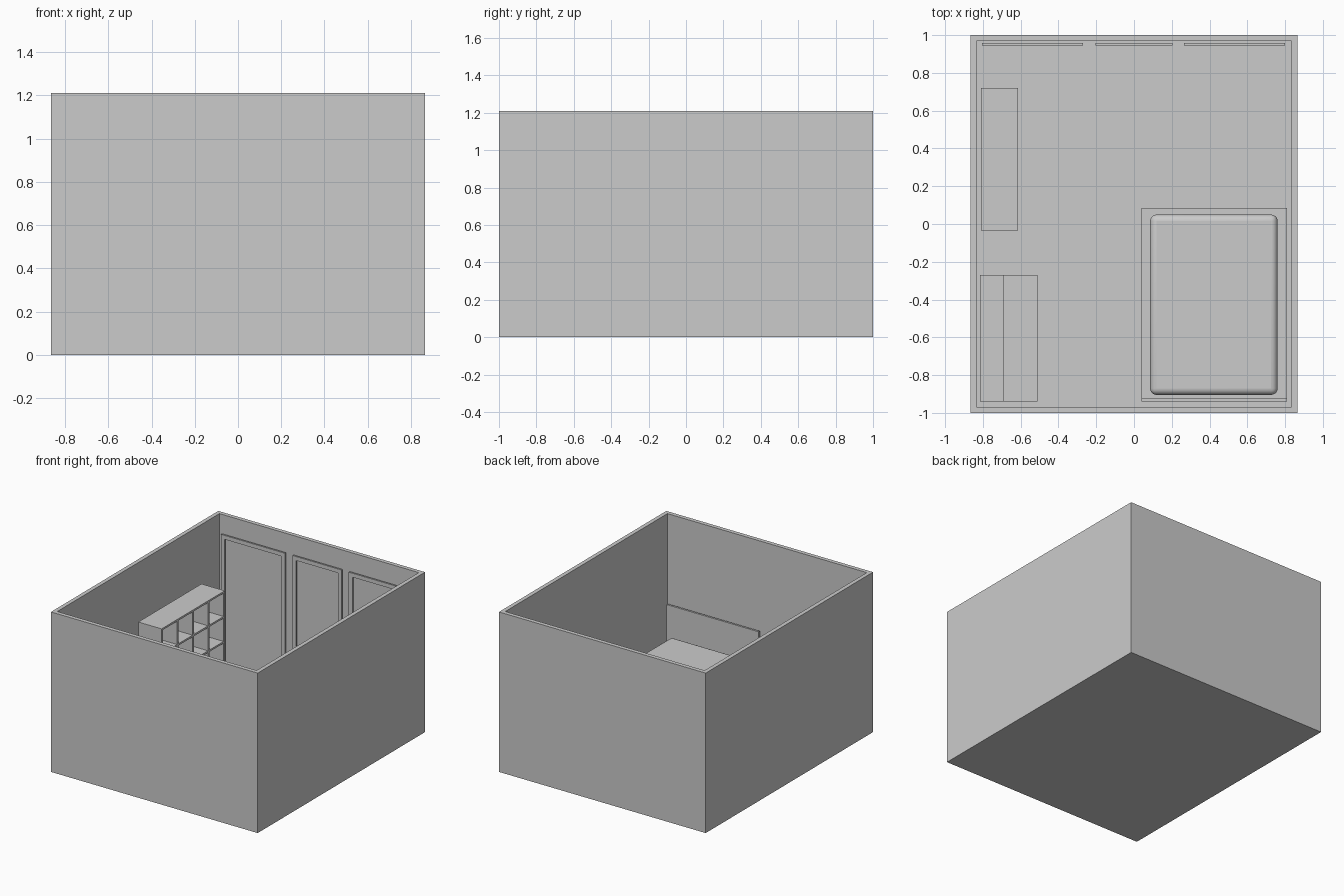
import bpy, bmesh
from mathutils import Vector, Matrix

if "Cube" in bpy.data.objects:
    bpy.data.objects.remove(bpy.data.objects["Cube"])


def boxes(name, spans):
    """One object from boxes given as (x0, x1, y0, y1, z0, z1)."""
    bm = bmesh.new()
    for x0, x1, y0, y1, z0, z1 in spans:
        centre = Vector(((x0 + x1) / 2, (y0 + y1) / 2, (z0 + z1) / 2))
        scale = Matrix.Diagonal((x1 - x0, y1 - y0, z1 - z0, 1))
        bmesh.ops.create_cube(bm, size=1, matrix=Matrix.Translation(centre) @ scale)
    mesh = bpy.data.meshes.new(name)
    bm.to_mesh(mesh)
    bm.free()
    obj = bpy.data.objects.new(name, mesh)
    bpy.context.collection.objects.link(obj)
    return obj


# Room shell: floor and four walls as one extruded tray
X, Y, H, T = 0.865, 1.0, 1.21, 0.044
room = boxes("room_shell", [(-X, X, -Y, Y, 0, H)])
bm = bmesh.new()
bm.from_mesh(room.data)
top = max(bm.faces, key=lambda f: f.calc_center_median().z)
bmesh.ops.inset_region(bm, faces=[top], thickness=T)
inner = bmesh.ops.extrude_discrete_faces(bm, faces=[top])["faces"][0]
bmesh.ops.translate(bm, verts=inner.verts, vec=(0, 0, 0.01 - H))
bm.to_mesh(room.data)
bm.free()
F = 0.01  # floor level

# Three tall framed panels on the back wall
for label, x0, x1 in (("left", -0.805, -0.27), ("middle", -0.205, 0.205), ("right", 0.265, 0.8)):
    w, y0, y1, z1 = 0.03, 0.945, 0.958, 1.07
    boxes(label + "_panel_frame", [
        (x0, x0 + w, y0, y1, F, z1),
        (x1 - w, x1, y0, y1, F, z1),
        (x0 + w, x1 - w, y0, y1, z1 - w, z1),
        (x0 + w, x1 - w, y0, y1, F, F + w)])

# Open bookcase, four by four cells
x0, x1, y0, y1, z1, t = -0.81, -0.615, -0.035, 0.72, 0.78, 0.014
case = []
for i in range(5):
    z = F + i * (z1 - F - t) / 4
    case.append((x0, x1, y0, y1, z, z + t))
    y = y0 + i * (y1 - y0 - t) / 4
    for j in range(4):
        za = F + t + j * (z1 - F - t) / 4
        case.append((x0, x1, y, y + t, za, F + (j + 1) * (z1 - F - t) / 4))
boxes("bookcase", case)

# Desk with a shallow shelf unit along its back
x0, x1, y0, y1, z, t = -0.815, -0.51, -0.94, -0.27, 0.37, 0.018
boxes("desk", [
    (x0, x1, y0, y1, z - t, z),
    (x0, x1, y0, y0 + t, F, z - t),
    (x0, x1, y1 - t, y1, F, z - t),
    (x0, x0 + t, y0 + t, y1 - t, 0.17, z - t)])
xs, zt = -0.69, 0.65
boxes("desk_shelf", [
    (x0, xs, y0, y1, zt - t, zt),
    (x0, xs, y0, y0 + t, z, zt - t),
    (x0, xs, y1 - t, y1, z, zt - t)])

# Bed base, headboard and soft mattress
boxes("bed_base", [(0.04, 0.81, -0.925, 0.085, F, 0.23)])
boxes("headboard", [(0.04, 0.81, -0.94, -0.925, F, 0.545)])
mattress = boxes("mattress", [(0.085, 0.76, -0.905, 0.05, 0.2, 0.33)])
bevel = mattress.modifiers.new("round_edges", "BEVEL")
bevel.width = 0.035
bevel.segments = 5
bpy.context.view_layer.objects.active = mattress
mattress.select_set(True)
bpy.ops.object.shade_smooth_by_angle()
